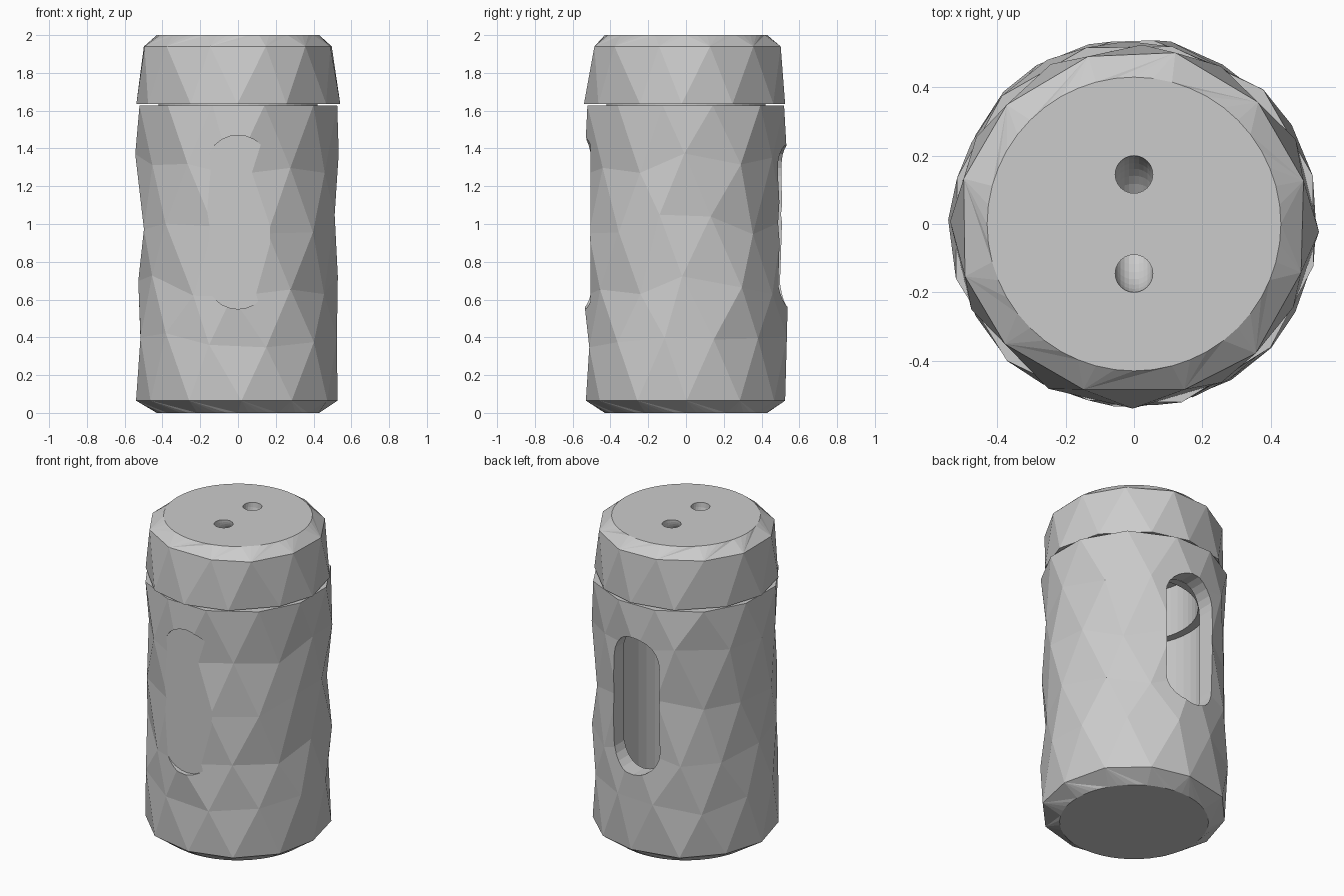
import bpy, bmesh, math, random
from mathutils import Vector

if "Cube" in bpy.data.objects:
    bpy.data.objects.remove(bpy.data.objects["Cube"])

random.seed(11)
TAU = math.tau


def finish(name, bm):
    bmesh.ops.recalc_face_normals(bm, faces=bm.faces)
    me = bpy.data.meshes.new(name)
    bm.to_mesh(me)
    bm.free()
    ob = bpy.data.objects.new(name, me)
    bpy.context.collection.objects.link(ob)
    return ob


def ring(n, z, r_min, r_max, shift, da=0.0, dz=0.0):
    """Ring of (angle, point), jittered in angle, radius and height."""
    out = []
    for i in range(n):
        a = TAU * (i + shift + random.uniform(-da, da)) / n
        r = random.uniform(r_min, r_max)
        out.append((a, (r * math.cos(a), r * math.sin(a), z + random.uniform(-dz, dz))))
    return out


def faceted_solid(name, rings):
    """Stitch successive rings with triangles and cap both ends."""
    bm = bmesh.new()
    loops = [[(a, bm.verts.new(p)) for a, p in r] for r in rings]
    for A, B in zip(loops, loops[1:]):
        n, m, i, j = len(A), len(B), 0, 0
        while i < n or j < m:
            va, vb = A[i % n][1], B[j % m][1]
            next_a = A[(i + 1) % n][0] + TAU * ((i + 1) // n)
            next_b = B[(j + 1) % m][0] + TAU * ((j + 1) // m)
            # advance along the loop whose new diagonal stays shortest in angle
            if j == m or (i < n and next_a <= next_b):
                bm.faces.new((va, A[(i + 1) % n][1], vb))
                i += 1
            else:
                bm.faces.new((va, B[(j + 1) % m][1], vb))
                j += 1
    bm.faces.new([v for a, v in loops[0]])
    bm.faces.new([v for a, v in loops[-1]])
    return finish(name, bm)


def cylinder(name, r, z0, z1):
    return faceted_solid(name, [ring(48, z0, r, r, 0), ring(48, z1, r, r, 0)])


def capsule(name, half_w, z0, z1, y0, y1):
    """Vertical rounded slot shape extruded along y."""
    bm = bmesh.new()
    pts = []
    for cz, start in ((z1 - half_w, 0), (z0 + half_w, math.pi)):
        for k in range(13):
            a = start + math.pi * k / 12
            pts.append((half_w * math.cos(a), y0, cz + half_w * math.sin(a)))
    face = bm.faces.new([bm.verts.new(p) for p in pts])
    ext = bmesh.ops.extrude_face_region(bm, geom=[face])
    moved = [g for g in ext["geom"] if isinstance(g, bmesh.types.BMVert)]
    bmesh.ops.translate(bm, verts=moved, vec=Vector((0, y1 - y0, 0)))
    return finish(name, bm)


def boolean(ob, tool, op="DIFFERENCE"):
    """Apply a boolean and discard the helper."""
    tool.hide_render = True
    mod = ob.modifiers.new("bool", "BOOLEAN")
    mod.operation, mod.object, mod.solver = op, tool, "EXACT"
    bpy.context.view_layer.update()
    dg = bpy.context.evaluated_depsgraph_get()
    me = bpy.data.meshes.new_from_object(ob.evaluated_get(dg))
    ob.modifiers.clear()
    ob.data = me
    bpy.data.objects.remove(tool)


# Faceted body with a chamfered foot
body = faceted_solid("container_body", [
    ring(48, 0.0, 0.43, 0.43, 0),
    ring(12, 0.065, 0.525, 0.54, 0, 0.08),
    ring(12, 0.38, 0.53, 0.547, 0.5, 0.12, 0.05),
    ring(12, 0.68, 0.515, 0.547, 0, 0.12, 0.07),
    ring(12, 1.00, 0.515, 0.54, 0.5, 0.12, 0.06),
    ring(12, 1.32, 0.515, 0.547, 0, 0.12, 0.07),
    ring(12, 1.628, 0.53, 0.547, 0.5, 0.10),
])
boolean(body, cylinder("cavity_cutter", 0.425, 0.08, 1.75))
# Dispensing slot at the back
boolean(body, capsule("slot_cutter", 0.165, 0.55, 1.42, 0.2, 0.8))
# Flat thumb panel at the front
boolean(body, capsule("panel_cutter", 0.17, 0.55, 1.47, -0.8, -0.506))

# Faceted lid with a chamfered top
lid = faceted_solid("lid", [
    ring(12, 1.636, 0.52, 0.545, 0, 0.10),
    ring(12, 1.94, 0.505, 0.525, 0.5, 0.08),
    ring(48, 2.0, 0.43, 0.43, 0),
])
# Hollow plug that fits inside the body
boolean(lid, cylinder("lid_plug", 0.42, 1.42, 1.70), "UNION")
boolean(lid, cylinder("plug_cutter", 0.37, 1.3, 1.74))

# U-shaped cord tunnel through the lid top
bpy.ops.mesh.primitive_torus_add(major_radius=0.145, minor_radius=0.055,
                                 major_segments=40, minor_segments=24,
                                 location=(0, 0, 2.0), rotation=(0, math.pi / 2, 0))
tunnel = bpy.context.object
tunnel.name = "cord_tunnel_cutter"
boolean(lid, tunnel)
